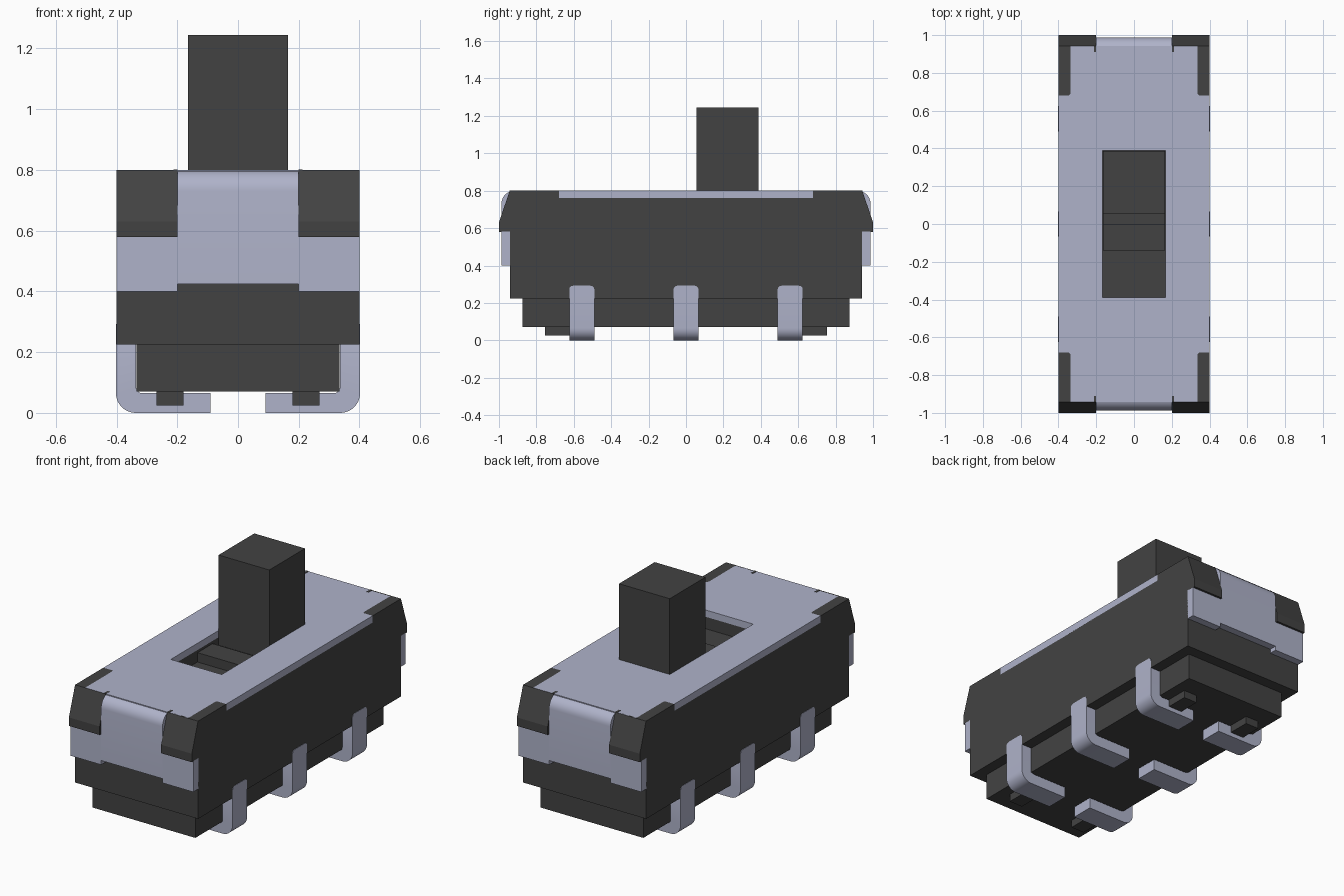
import bpy, bmesh, math
from mathutils import Vector

if "Cube" in bpy.data.objects:
    bpy.data.objects.remove(bpy.data.objects["Cube"])


def material(name, rgb):
    m = bpy.data.materials.new(name)
    m.use_nodes = True
    m.diffuse_color = (*rgb, 1)
    m.node_tree.nodes["Principled BSDF"].inputs["Base Color"].default_value = (*rgb, 1)
    return m


PLASTIC = material("dark plastic", (0.055, 0.055, 0.055))
METAL = material("pale steel", (0.43, 0.45, 0.59))


def prism(name, outline, axis, lo, hi, mat, smooth=False, round_top=0):
    """Extrude a 2D outline along an axis; outline holds the other two coordinates in order."""
    def place(p, d):
        c = list(p)
        c.insert("xyz".index(axis), d)
        return Vector(c)

    bm = bmesh.new()
    face = bm.faces.new([bm.verts.new(place(p, lo)) for p in outline])
    ext = bmesh.ops.extrude_face_region(bm, geom=[face])
    shift = place((0, 0), hi - lo)
    bmesh.ops.translate(bm, vec=shift,
                        verts=[v for v in ext["geom"] if isinstance(v, bmesh.types.BMVert)])
    bmesh.ops.recalc_face_normals(bm, faces=bm.faces)
    if round_top:
        top = max(v.co.z for v in bm.verts)
        edges = [e for e in bm.edges
                 if all(v.co.z > top - 1e-4 for v in e.verts)
                 and abs(e.verts[0].co.y - e.verts[1].co.y) < 1e-4]
        bmesh.ops.bevel(bm, geom=edges, offset=round_top, segments=3,
                        profile=0.5, affect='EDGES')
    me = bpy.data.meshes.new(name)
    bm.to_mesh(me)
    bm.free()
    ob = bpy.data.objects.new(name, me)
    bpy.context.collection.objects.link(ob)
    if mat:
        me.materials.append(mat)
    if smooth:
        bpy.ops.object.select_all(action='DESELECT')
        ob.select_set(True)
        bpy.context.view_layer.objects.active = ob
        bpy.ops.object.shade_smooth_by_angle(angle=math.radians(30))
    return ob


def box(name, x, y, z, mat):
    return prism(name, [(x[0], y[0]), (x[1], y[0]), (x[1], y[1]), (x[0], y[1])],
                 "z", z[0], z[1], mat)


def arc(cx, cy, r, a0, a1, n=8):
    return [(cx + r * math.cos(math.radians(a0 + (a1 - a0) * i / n)),
             cy + r * math.sin(math.radians(a0 + (a1 - a0) * i / n))) for i in range(n + 1)]


def span(sign, a, b):
    return tuple(sorted((sign * a, sign * b)))


# Housing and stepped base
housing = box("housing", (-0.4, 0.4), (-0.942, 0.942), (0.225, 0.76), PLASTIC)
box("base", (-0.335, 0.335), (-0.875, 0.875), (0.07, 0.23), PLASTIC)

# Top cover outline: full width in the middle, narrower at the corners
quarter = [(0.4, 0.68), (0.345, 0.68), (0.335, 0.69), (0.335, 0.943)]
outline = (quarter + [(-x, y) for x, y in reversed(quarter)]
           + [(-x, -y) for x, y in quarter] + [(x, -y) for x, y in reversed(quarter)])
cover = prism("top_cover", outline, "z", 0.757, 0.8, METAL)

# Slider slot cut through the cover and into the housing
cutter = box("slot_cutter", (-0.166, 0.166), (-0.388, 0.388), (0.69, 0.9), None)
for ob in (housing, cover):
    mod = ob.modifiers.new("slot", 'BOOLEAN')
    mod.operation = 'DIFFERENCE'
    mod.solver = 'EXACT'
    mod.object = cutter
    bpy.context.view_layer.objects.active = ob
    bpy.ops.object.modifier_apply(modifier=mod.name)
bpy.data.objects.remove(cutter)

# Slider: knob and the low steps beside it
box("slider_knob", (-0.165, 0.165), (0.055, 0.387), (0.685, 1.245), PLASTIC)
box("slider_step", (-0.165, 0.165), (-0.14, 0.0), (0.685, 0.745), PLASTIC)
box("slider_low_step", (-0.165, 0.165), (0.0, 0.06), (0.685, 0.715), PLASTIC)

for sy, end in ((-1, "front"), (1, "back")):
    # Folded end tab with a rounded bend
    bend = ([(0.93, 0.425), (0.987, 0.425)] + arc(0.917, 0.73, 0.07, 0, 90)
            + [(0.917, 0.757), (0.93, 0.75)])
    prism(end + "_tab", [(sy * y, z) for y, z in bend], "x", -0.2, 0.2, METAL, smooth=True)
    for sx, side in ((-1, "right"), (1, "left")):
        tag = end + "_" + side
        # Wide foot of the tab
        box(tag + "_tab_wing", span(sx, 0.199, 0.4), span(sy, 0.94, 0.987), (0.4, 0.582), METAL)
        # Sloped shoulder and raised corner rail
        slope = [(0.935, 0.58), (1.0, 0.58), (1.0, 0.63), (0.943, 0.8), (0.935, 0.8)]
        xs = span(sx, 0.2, 0.4)
        prism(tag + "_shoulder", [(sy * y, z) for y, z in slope], "x", xs[0], xs[1], PLASTIC)
        box(tag + "_corner_rail", span(sx, 0.335, 0.4), span(sy, 0.68, 0.94), (0.755, 0.8), PLASTIC)
        # Bend relief slit
        box(tag + "_relief_slit", span(sx, 0.2, 0.213), span(sy, 0.91, 0.943), (0.798, 0.8015), PLASTIC)
        # Locating peg
        box(tag + "_peg", span(sx, 0.18, 0.268), span(sy, 0.575, 0.755), (0.025, 0.08), PLASTIC)

# Bent solder leads, three per side
lead = ([(0.09, 0.0)] + arc(0.337, 0.065, 0.065, -90, 0) + [(0.402, 0.292), (0.336, 0.292)]
        + arc(0.316, 0.085, 0.02, 0, -90, 4) + [(0.09, 0.065)])
for sx, side in ((-1, "right"), (1, "left")):
    for y, spot in ((-0.557, "front"), (0.0, "middle"), (0.557, "back")):
        prism(f"{spot}_{side}_lead", [(sx * x, z) for x, z in lead], "y",
              y - 0.067, y + 0.067, METAL, smooth=True, round_top=0.02)
